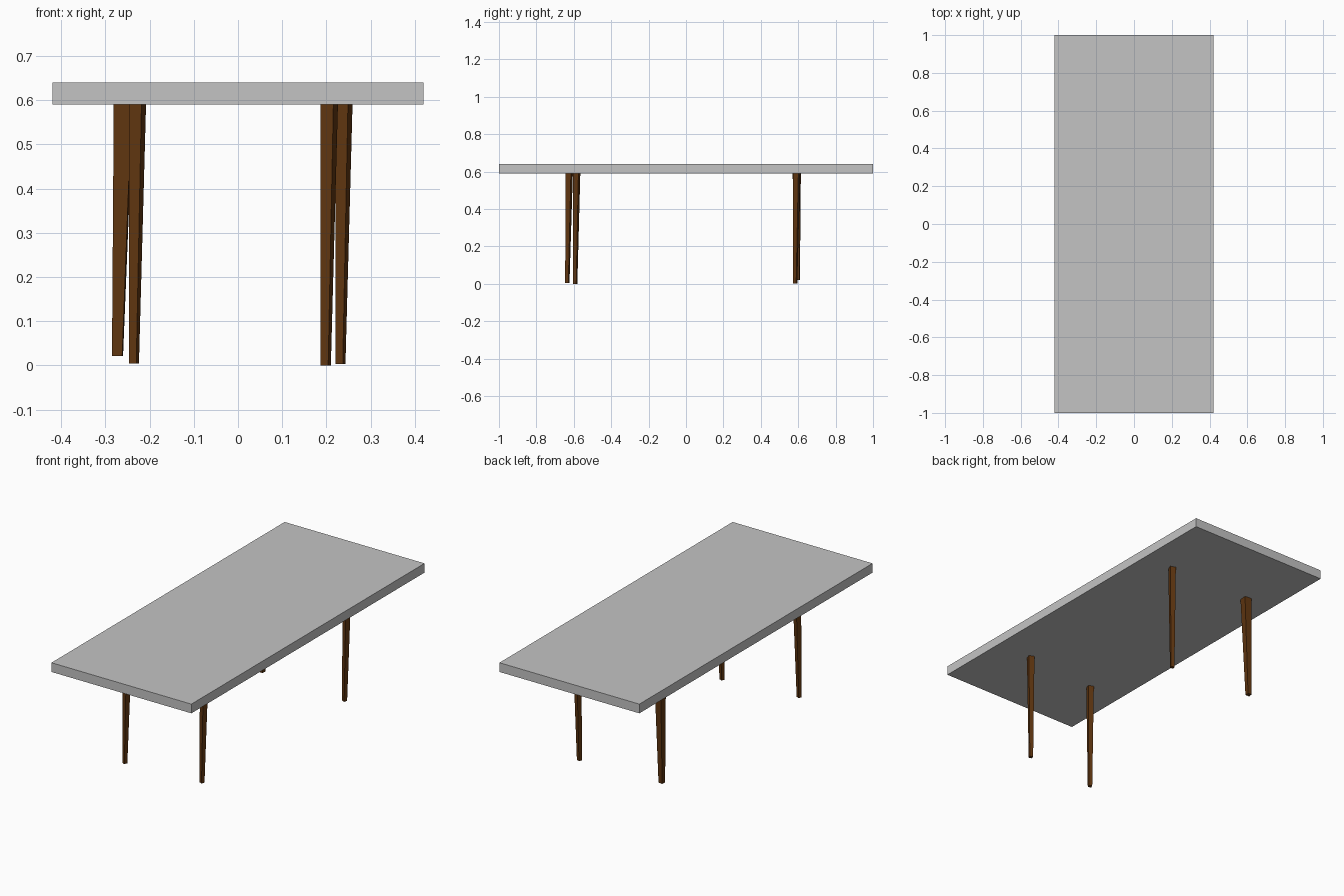
import bpy, bmesh, math

if "Cube" in bpy.data.objects:
    bpy.data.objects.remove(bpy.data.objects["Cube"])


def material(name, color):
    m = bpy.data.materials.new(name)
    m.diffuse_color = (*color, 1)
    m.use_nodes = True
    m.node_tree.nodes["Principled BSDF"].inputs["Base Color"].default_value = m.diffuse_color
    return m


grey = material("grey top", (0.55, 0.55, 0.55))
brown = material("brown wood", (0.115, 0.036, 0.005))


def ring(x0, y0, width, turn, z):
    """Turned square whose bounds start at (x0, y0)."""
    t = math.radians(turn)
    half = width / (math.cos(t) + abs(math.sin(t))) / 2
    r = half * math.sqrt(2)
    cx, cy = x0 + width / 2, y0 + width / 2
    return [(cx + r * math.cos(math.pi / 4 + t + i * math.pi / 2),
             cy + r * math.sin(math.pi / 4 + t + i * math.pi / 2), z) for i in range(4)]


def prism(name, bottom, top, mat):
    bm = bmesh.new()
    b = [bm.verts.new(p) for p in bottom]
    t = [bm.verts.new(p) for p in top]
    bm.faces.new(b[::-1])
    bm.faces.new(t)
    for i in range(4):
        j = (i + 1) % 4
        bm.faces.new((b[i], b[j], t[j], t[i]))
    me = bpy.data.meshes.new(name)
    bm.to_mesh(me)
    bm.free()
    me.materials.append(mat)
    ob = bpy.data.objects.new(name, me)
    bpy.context.collection.objects.link(ob)


# Table top slab
slab = [(0.42, 1), (-0.42, 1), (-0.42, -1), (0.42, -1)]
prism("table_top", [(x, y, 0.59) for x, y in slab], [(x, y, 0.64) for x, y in slab], grey)

# Tapered legs: name, foot corner x/y, foot width, head corner x/y, head width, turn, foot height
legs = [
    ("front_left_leg", -0.247, -0.646, 0.023, -0.247, -0.644, 0.039, -20, 0.005),
    ("front_right_leg", 0.187, -0.604, 0.023, 0.187, -0.604, 0.039, -20, 0.0),
    ("back_right_leg", 0.220, 0.572, 0.023, 0.220, 0.572, 0.039, -20, 0.003),
    ("back_left_leg", -0.285, 0.584, 0.025, -0.281, 0.570, 0.044, -5, 0.021),
]
for name, fx, fy, fw, hx, hy, hw, turn, z in legs:
    prism(name, ring(fx, fy, fw, turn, z), ring(hx, hy, hw, turn, 0.59), brown)
